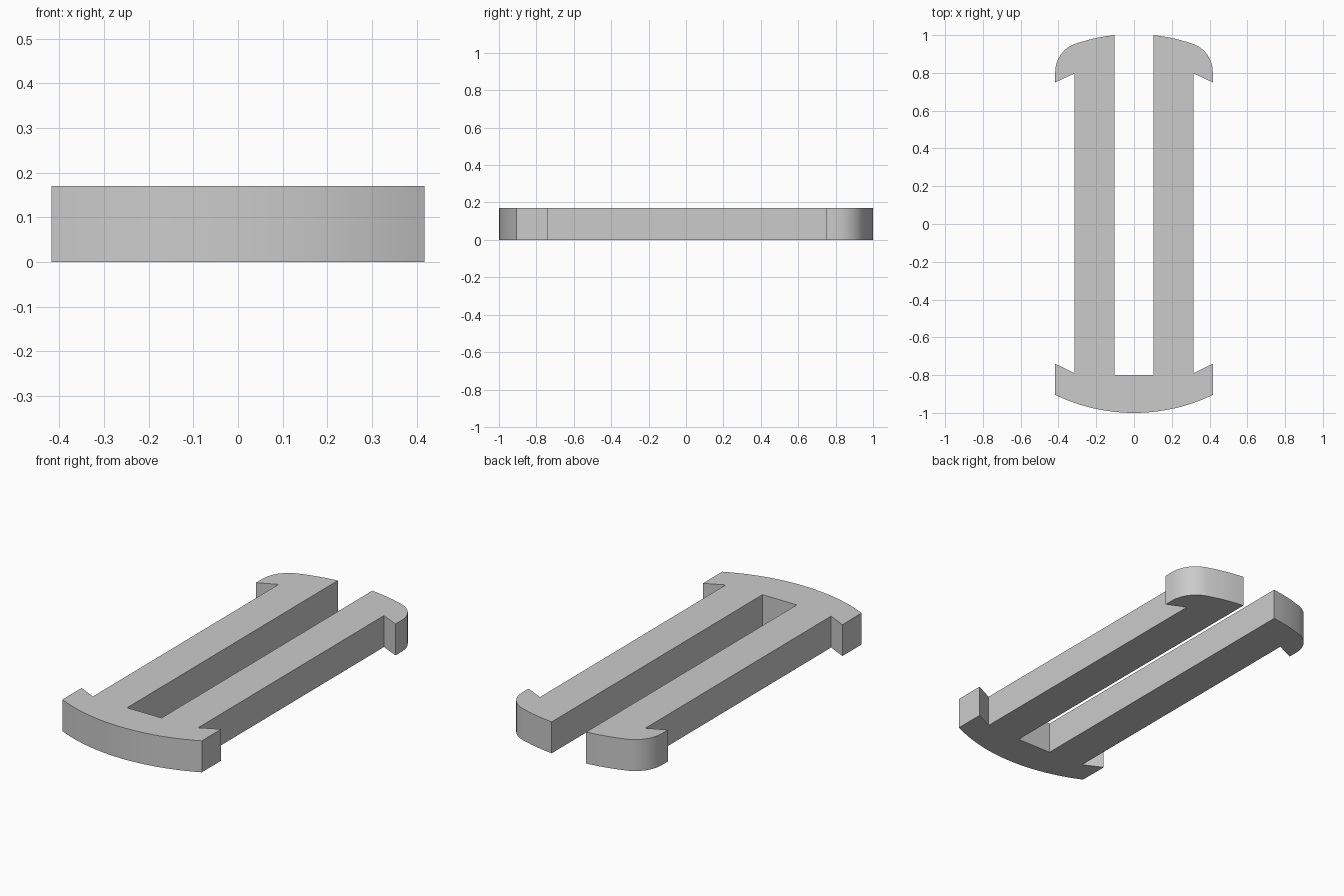
import bpy
import bmesh
from math import sin, cos, asin, pi, radians

cube = bpy.data.objects.get("Cube")
if cube:
    bpy.data.objects.remove(cube, do_unlink=True)

HEIGHT = 0.17
HALF_WIDTH = 0.417
STEM = 0.315         # outer side of each prong
SLOT = 0.103         # inner side of each prong
RADIUS = 0.963       # large end curves
FILLET = 0.158       # rounded hook corners


def arc(cx, cy, r, start, end, steps):
    """Points on an arc; angles run anticlockwise from +x."""
    return [(cx + r * cos(start + (end - start) * i / steps),
             cy + r * sin(start + (end - start) * i / steps))
            for i in range(steps + 1)]


# Curved front head, from the centre line to its left corner
front_angle = asin(HALF_WIDTH / RADIUS)
half = arc(0, RADIUS - 1, RADIUS, -pi / 2, -pi / 2 + front_angle, 12)

# Head barb, straight prong and back hook
half += [(HALF_WIDTH, -0.74), (STEM, -0.79), (STEM, 0.797), (HALF_WIDTH, 0.75)]

# Rounded hook corner, tangent to the large back curve
fillet_x = HALF_WIDTH - FILLET
tangent = asin(fillet_x / (RADIUS - FILLET))
back_y = 1 - RADIUS * cos(asin(SLOT / RADIUS))
fillet_y = back_y + (RADIUS - FILLET) * cos(tangent)
half += arc(fillet_x, fillet_y, FILLET, 0, pi / 2 - tangent, 14)
half += arc(0, back_y, RADIUS, pi / 2 - tangent, pi / 2 - asin(SLOT / RADIUS), 6)[1:]

# Slot between the prongs
half.append((SLOT, -0.8))

# Mirror the half outline and extrude it
outline = half + [(-x, y) for x, y in reversed(half[1:])]
bm = bmesh.new()
base = bm.faces.new([bm.verts.new((x, y, 0)) for x, y in outline])
result = bmesh.ops.extrude_face_region(bm, geom=[base], use_keep_orig=True)
top = [v for v in result["geom"] if isinstance(v, bmesh.types.BMVert)]
bmesh.ops.translate(bm, verts=top, vec=(0, 0, HEIGHT))
bmesh.ops.recalc_face_normals(bm, faces=bm.faces)
mesh = bpy.data.meshes.new("split_clip")
bm.to_mesh(mesh)
bm.free()

clip = bpy.data.objects.new("split_clip", mesh)
bpy.context.collection.objects.link(clip)

# Plain grey material
grey = bpy.data.materials.new("light_grey")
grey.use_nodes = True
colour = (0.6, 0.6, 0.6, 1)
grey.diffuse_color = colour
grey.node_tree.nodes["Principled BSDF"].inputs["Base Color"].default_value = colour
mesh.materials.append(grey)

# Smooth curved walls, crisp corners
bpy.ops.object.select_all(action="DESELECT")
clip.select_set(True)
bpy.context.view_layer.objects.active = clip
bpy.ops.object.shade_smooth_by_angle(angle=radians(30))
